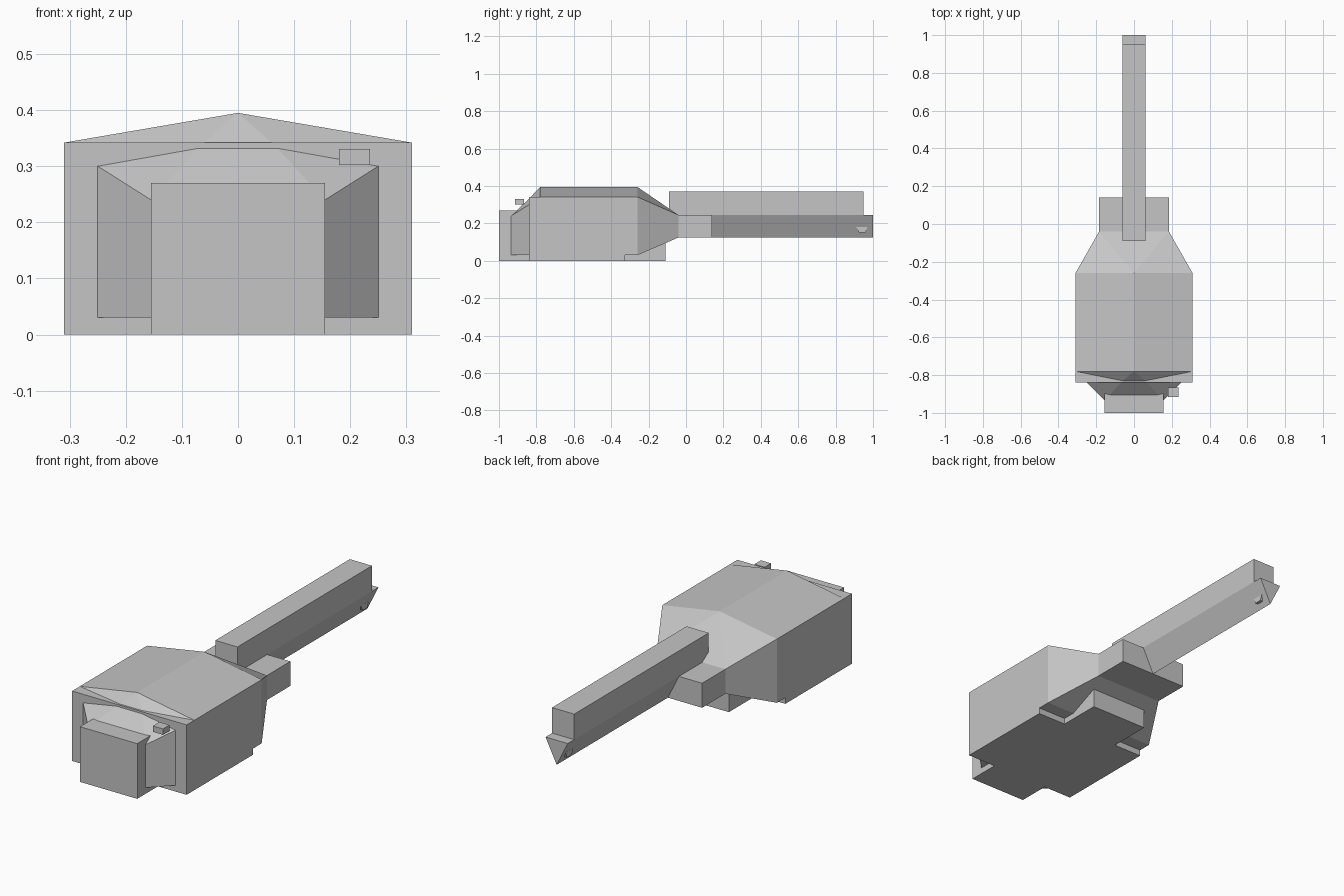
import bpy, bmesh

cube = bpy.data.objects.get("Cube")
if cube:
    bpy.data.objects.remove(cube, do_unlink=True)

# One plain grey for the whole model
GREY = (0.56, 0.56, 0.56, 1)
grey = bpy.data.materials.new("plain grey")
grey.use_nodes = True
grey.diffuse_color = GREY
grey.node_tree.nodes["Principled BSDF"].inputs["Base Color"].default_value = GREY


def finish(name, bm):
    bmesh.ops.recalc_face_normals(bm, faces=bm.faces)
    mesh = bpy.data.meshes.new(name)
    bm.to_mesh(mesh)
    bm.free()
    mesh.materials.append(grey)
    obj = bpy.data.objects.new(name, mesh)
    bpy.context.collection.objects.link(obj)
    return obj


def hull(name, half_points):
    """Convex solid from points given on one side and mirrored in x."""
    points = {(s * x, y, z) for x, y, z in half_points for s in (1, -1)}
    bm = bmesh.new()
    for p in sorted(points):
        bm.verts.new(p)
    bmesh.ops.remove_doubles(bm, verts=bm.verts, dist=0.0001)
    result = bmesh.ops.convex_hull(bm, input=bm.verts)
    loose = [v for v in bm.verts if not v.link_faces]
    bmesh.ops.delete(bm, geom=loose, context='VERTS')
    bmesh.ops.dissolve_limit(bm, angle_limit=0.01, verts=bm.verts, edges=bm.edges)
    return finish(name, bm)


def side_profile(name, x0, x1, outline):
    """Solid extruded along x from a (y, z) outline."""
    bm = bmesh.new()
    face = bm.faces.new([bm.verts.new((x0, y, z)) for y, z in outline])
    extruded = bmesh.ops.extrude_face_region(bm, geom=[face])["geom"]
    moved = [g for g in extruded if isinstance(g, bmesh.types.BMVert)]
    bmesh.ops.translate(bm, verts=moved, vec=(x1 - x0, 0, 0))
    return finish(name, bm)


def box(name, x0, x1, y0, y1, z0, z1):
    return side_profile(name, x0, x1, [(y0, z0), (y1, z0), (y1, z1), (y0, z1)])


W, NECK, INNER, GUN = 0.31, 0.185, 0.155, 0.06
FRONT, SHOULDER, NECK_Y = -0.84, -0.26, -0.04

# Main body: block with a tapered rear
hull("main_body", [
    (W, FRONT, 0.03), (W, FRONT, 0.342),
    (W, SHOULDER, 0.03), (W, SHOULDER, 0.342),
    (NECK, NECK_Y, 0.125), (NECK, NECK_Y, 0.245)])
box("body_floor", -W, W, FRONT, -0.325, 0, 0.03)

# Pitched roof with a sloping front panel, running down to the neck
hull("roof", [
    (0, -0.78, 0.395), (W, -0.78, 0.342), (0.06, -0.83, 0.342),
    (0, SHOULDER, 0.395), (W, SHOULDER, 0.342),
    (NECK, NECK_Y, 0.245)])

# Neck block behind the taper
box("neck", -NECK, NECK, NECK_Y, 0.14, 0.125, 0.245)

# Chamfered nose
hull("nose", [
    (0.25, FRONT, 0.03), (0.25, FRONT, 0.30), (0.07, FRONT, 0.332),
    (INNER, -0.935, 0.03), (INNER, -0.935, 0.24)])

# Central spine: tall at the front, low under the body
side_profile("central_spine", -INNER, INNER, [
    (-1, 0), (-0.11, 0), (-0.11, 0.15),
    (-0.8, 0.15), (-0.8, 0.27), (-1, 0.27)])

# Small sight block beside the nose
box("sight_block", 0.18, 0.235, -0.915, -0.865, 0.302, 0.331)

# Long arm: square upper bar over a V-shaped lower bar
box("upper_bar", -GUN, GUN, -0.09, 0.95, 0.245, 0.37)
hull("lower_bar", [
    (x, y, z) for y in (-0.09, 1.0) for x, z in ((GUN, 0.245), (0, 0.125))])

# Small pin through the lower bar near its tip
side_profile("tip_pin", -0.028, 0.028, [
    (0.925, 0.152), (0.96, 0.152), (0.97, 0.18), (0.91, 0.18)])
